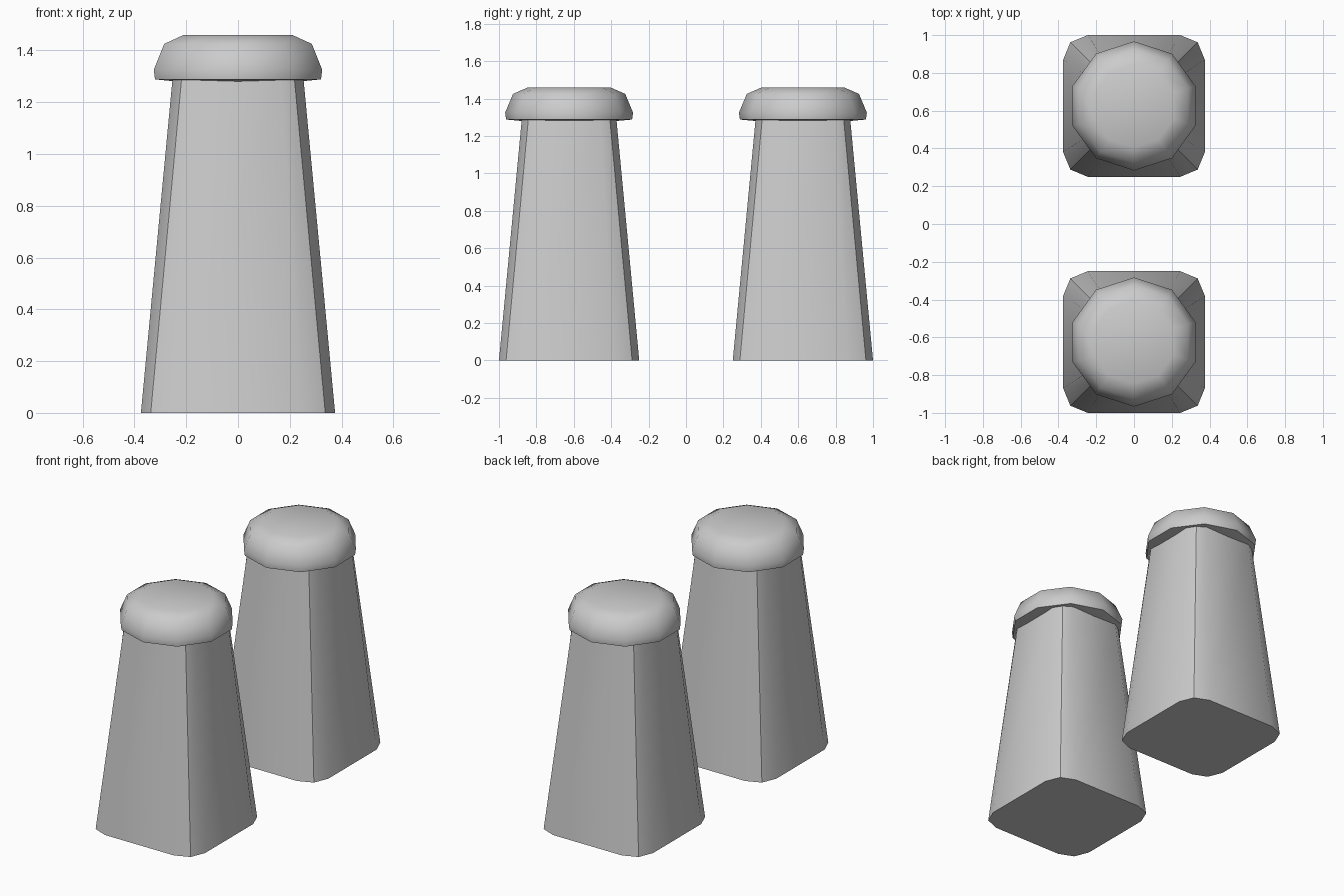
import bpy, math

if "Cube" in bpy.data.objects:
    bpy.data.objects.remove(bpy.data.objects["Cube"])


def loft(name, rings, y, smooth_angle):
    # Stack equal-sized closed rings into a capped solid
    n = len(rings[0])
    verts = [p for ring in rings for p in ring]
    faces = [tuple(reversed(range(n))),
             tuple(range(len(verts) - n, len(verts)))]
    for k in range(len(rings) - 1):
        for i in range(n):
            j = (i + 1) % n
            faces.append((k * n + i, k * n + j, (k + 1) * n + j, (k + 1) * n + i))
    mesh = bpy.data.meshes.new(name)
    mesh.from_pydata(verts, [], faces)
    obj = bpy.data.objects.new(name, mesh)
    obj.location.y = y
    bpy.context.collection.objects.link(obj)
    bpy.ops.object.select_all(action='DESELECT')
    obj.select_set(True)
    bpy.context.view_layer.objects.active = obj
    bpy.ops.object.shade_smooth_by_angle(angle=math.radians(smooth_angle))
    return obj


def rounded_square(half, flat, corner, z):
    # One corner's three points, turned through four quarters
    pts = []
    for x, y in ((half, flat), (corner, corner), (flat, half)):
        pts.append((x, y))
    ring = []
    for _ in range(4):
        ring += [(x, y, z) for x, y in pts]
        pts = [(-y, x) for x, y in pts]
    return ring


def decagon(radius, z):
    angles = [math.pi / 2 + i * math.tau / 10 for i in range(10)]
    return [(radius * math.cos(a), radius * math.sin(a), z) for a in angles]


cap_profile = [(0.25, 1.28), (0.337, 1.288), (0.342, 1.325),
               (0.30, 1.425), (0.22, 1.46)]

for side, y in (("front", -0.625), ("back", 0.625)):
    # Tapered body
    loft(side + "_post", [rounded_square(0.375, 0.245, 0.337, 0.0),
                          rounded_square(0.252, 0.164, 0.217, 1.30)], y, 30)
    # Rounded ten-sided cap
    loft(side + "_cap", [decagon(r, z) for r, z in cap_profile], y, 55)
